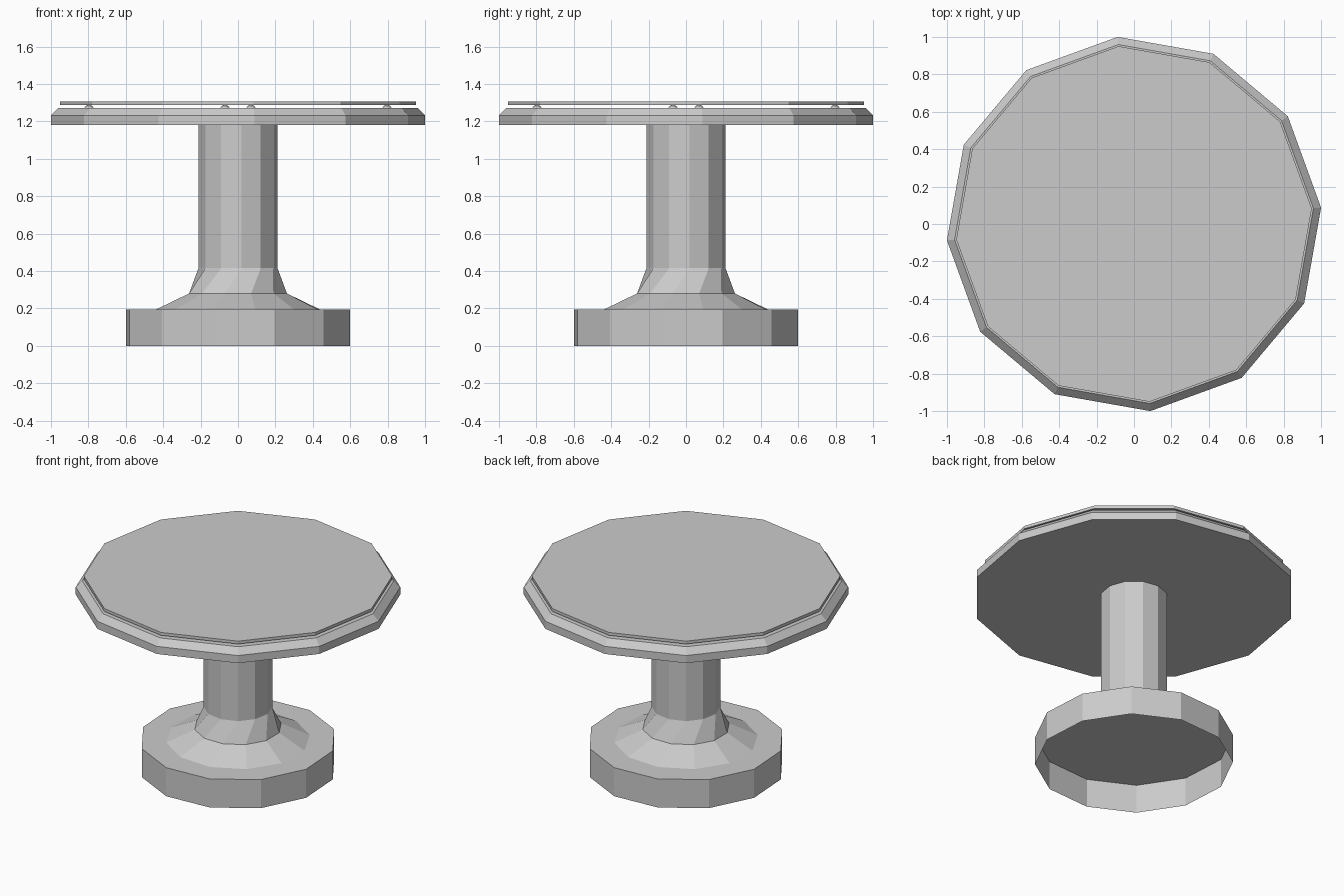
import bpy, bmesh
from math import sin, cos, radians

if "Cube" in bpy.data.objects:
    bpy.data.objects.remove(bpy.data.objects["Cube"])

SIDES = 12


def lathe(name, rings, cap_bottom=True, cap_top=True):
    """Loft 12-sided rings given as (radius, z, turn in degrees)."""
    bm = bmesh.new()
    loops = []
    for r, z, turn in rings:
        angles = [radians(turn + 360 * i / SIDES) for i in range(SIDES)]
        loops.append([bm.verts.new((r * cos(a), r * sin(a), z)) for a in angles])
    for lo, hi in zip(loops, loops[1:]):
        for i in range(SIDES):
            j = (i + 1) % SIDES
            bm.faces.new((lo[i], lo[j], hi[j], hi[i]))
    if cap_bottom:
        bm.faces.new(loops[0][::-1])
    if cap_top:
        bm.faces.new(loops[-1])
    mesh = bpy.data.meshes.new(name)
    bm.to_mesh(mesh)
    bm.free()
    obj = bpy.data.objects.new(name, mesh)
    bpy.context.collection.objects.link(obj)
    return obj


# Heavy foot, hollow and open underneath
lathe("base", [(0.612, 0, 18.5), (0.612, 0.195, 18.5)], cap_bottom=False)

# Column with a slightly twisted flare at its foot
lathe("pedestal", [(0.447, 0.195, -18), (0.271, 0.28, -15),
                   (0.212, 0.415, 5), (0.212, 1.18, 5)],
      cap_bottom=False, cap_top=False)

# Bevelled table top
lathe("table_top", [(1.004, 1.18, 5), (1.004, 1.232, 5), (0.963, 1.273, 5)])

# Thin sheet floating on four bumpers
lathe("top_sheet", [(0.954, 1.287, 5), (0.954, 1.307, 5)])

# Small domed bumpers between top and sheet
for k in range(4):
    a = radians(5 + 90 * k)
    bumper = lathe("bumper_%d" % (k + 1),
                   [(0.024, 0, 0), (0.018, 0.01, 0), (0.008, 0.014, 0)])
    bumper.location = (0.8 * cos(a), 0.8 * sin(a), 1.273)
